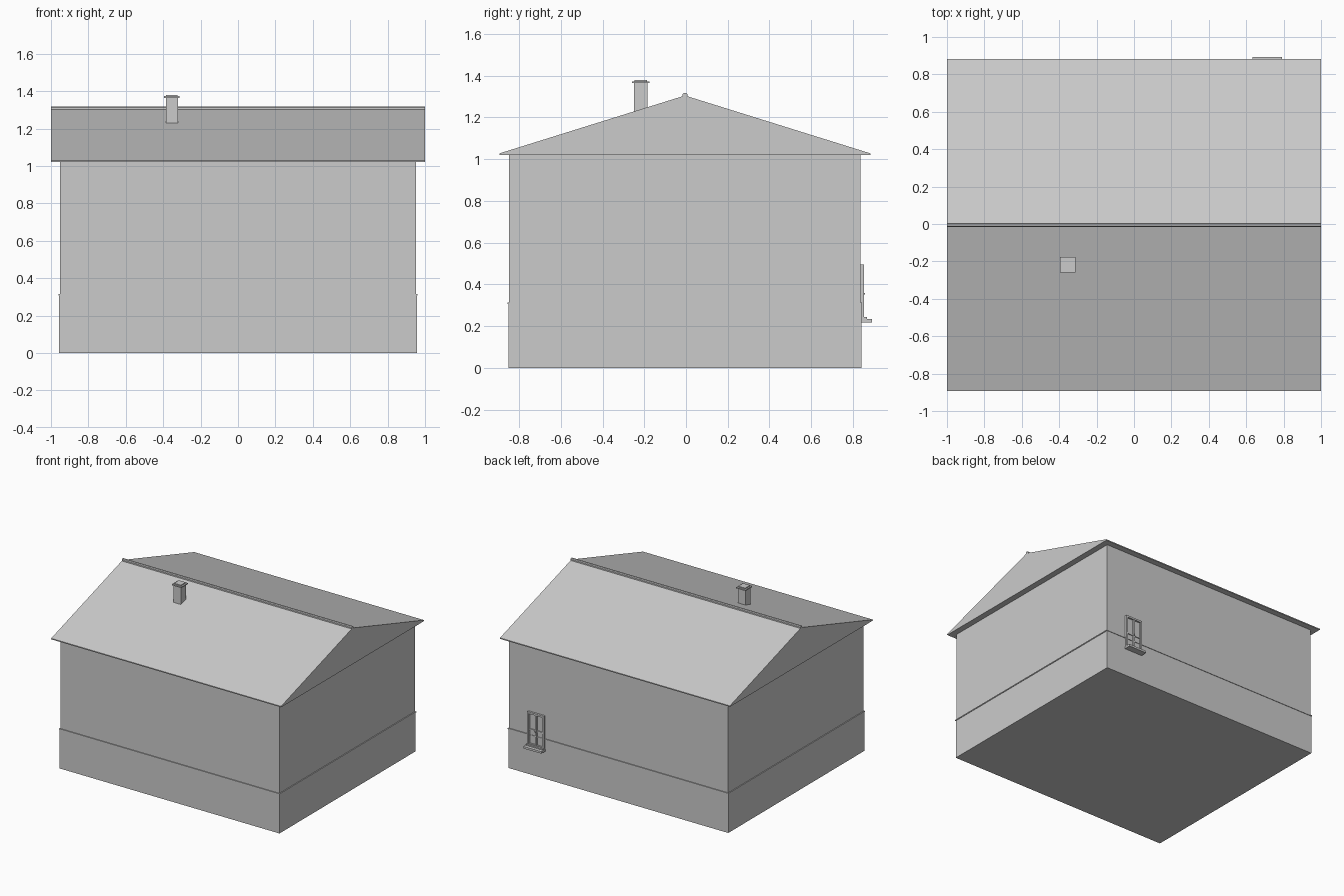
import bpy
import bmesh

if "Cube" in bpy.data.objects:
    bpy.data.objects.remove(bpy.data.objects["Cube"], do_unlink=True)

grey = bpy.data.materials.new("plain grey")
colour = (0.6, 0.6, 0.6, 1)
grey.diffuse_color = colour
grey.use_nodes = True
grey.node_tree.nodes["Principled BSDF"].inputs["Base Color"].default_value = colour


def finish(name, bm):
    bmesh.ops.recalc_face_normals(bm, faces=bm.faces)
    mesh = bpy.data.meshes.new(name)
    bm.to_mesh(mesh)
    bm.free()
    mesh.materials.append(grey)
    obj = bpy.data.objects.new(name, mesh)
    bpy.context.collection.objects.link(obj)
    return obj


def box(name, x, y, z):
    """Box from (low, high) ranges on each axis."""
    bm = bmesh.new()
    bmesh.ops.create_cube(bm, size=1)
    for v in bm.verts:
        v.co = [r[0] if c < 0 else r[1] for c, r in zip(v.co, (x, y, z))]
    return finish(name, bm)


def extrude_x(name, profile, half):
    """Closed (y, z) profile swept along x."""
    bm = bmesh.new()
    face = bm.faces.new([bm.verts.new((-half, y, z)) for y, z in profile])
    new = bmesh.ops.extrude_face_region(bm, geom=[face])["geom"]
    verts = [g for g in new if isinstance(g, bmesh.types.BMVert)]
    bmesh.ops.translate(bm, verts=verts, vec=(2 * half, 0, 0))
    return finish(name, bm)


# Walls, plinth and the thin drip ledge on top of the plinth
MID = -0.005


def storey(name, grow, z):
    hx, hy = 0.953 + grow, 0.842 + grow
    box(name, (-hx, hx), (MID - hy, MID + hy), z)


storey("walls", 0, (0.3, 1.03))
storey("plinth", 0.003, (0, 0.306))
storey("plinth_ledge", 0.007, (0.306, 0.314))

# Closed gable roof with a thin eave edge, and its ridge cap
eave = 0.888
extrude_x("roof", [(MID - eave, 1.02), (MID + eave, 1.02), (MID + eave, 1.028),
                   (MID, 1.305), (MID - eave, 1.028)], 1.0)
extrude_x("ridge_cap", [(MID - 0.011, 1.295), (MID + 0.011, 1.295),
                        (MID + 0.011, 1.312), (MID + 0.006, 1.318),
                        (MID - 0.006, 1.318), (MID - 0.011, 1.312)], 1.0)


# Chimney: shaft, cap slab and smaller top
def chimney_block(name, half, z):
    cx, cy = -0.354, -0.217
    box(name, (cx - half, cx + half), (cy - half, cy + half), z)


chimney_block("chimney_shaft", 0.032, (1.2, 1.365))
chimney_block("chimney_cap", 0.041, (1.364, 1.373))
chimney_block("chimney_top", 0.03, (1.373, 1.38))

# Back window: surround, panes, bars, handle and sill
wall_y = 0.83
left, right, low, high = 0.785, 0.64, 0.234, 0.495
bar = 0.014
front = (wall_y, 0.853)
box("window_jamb_left", (left - bar, left), front, (low, high))
box("window_jamb_right", (right, right + bar), front, (low, high))
box("window_head", (right, left), front, (high - bar, high))
box("window_foot", (right, left), front, (low, low + bar))
middle = (left + right) / 2
box("window_mullion", (middle - 0.008, middle + 0.008), (wall_y, 0.849), (low, high))
box("window_transom", (right, left), (wall_y, 0.847), (0.35, 0.362))
box("window_glass", (right, left), (wall_y, 0.84), (low, high))
box("window_handle", (middle - 0.004, middle + 0.004), (0.845, 0.857), (0.351, 0.359))
box("sill_step", (right, left), (wall_y, 0.867), (0.232, 0.243))
box("window_sill", (0.634, 0.791), (wall_y, 0.892), (0.218, 0.234))
